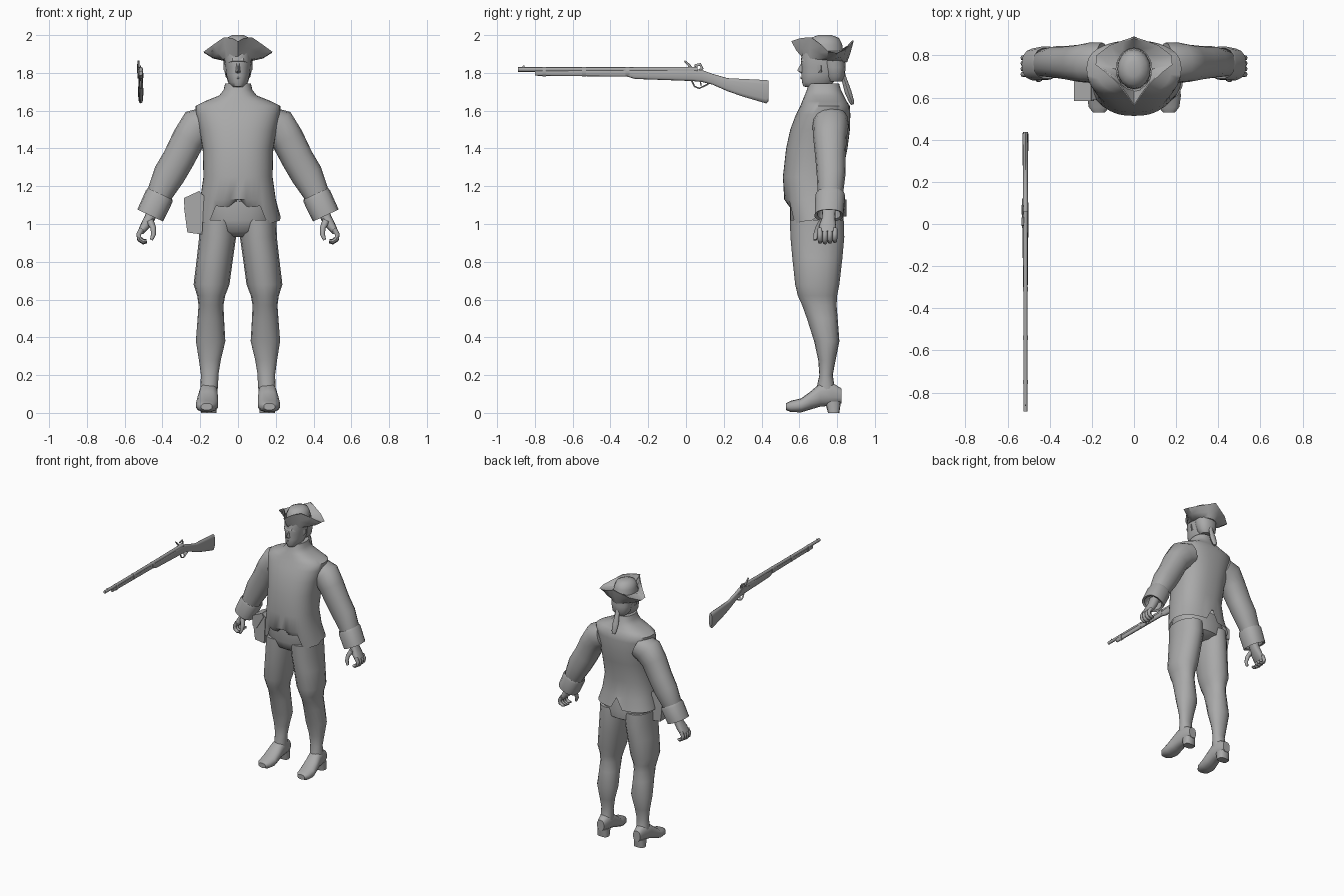
import bpy, bmesh, math
from mathutils import Vector

X, Y, Z = Vector((1, 0, 0)), Vector((0, 1, 0)), Vector((0, 0, 1))
grey = bpy.data.materials.new("plain_grey")
grey.diffuse_color = (0.4, 0.4, 0.4, 1)


def finish(name, bm, mirror=False, angle=50):
    bmesh.ops.recalc_face_normals(bm, faces=bm.faces[:])
    me = bpy.data.meshes.new(name)
    bm.to_mesh(me)
    bm.free()
    me.materials.append(grey)
    for p in me.polygons:
        p.use_smooth = True
    me.set_sharp_from_angle(angle=math.radians(angle))
    ob = bpy.data.objects.new(name, me)
    bpy.context.collection.objects.link(ob)
    if mirror:
        ob.modifiers.new("mirror", 'MIRROR').use_mirror_merge = False
    return ob


def spow(v, e):
    return math.copysign(abs(v) ** e, v) if abs(v) > 1e-6 else 0.0


def skin(bm, rings, caps=(True, True)):
    rows = [[bm.verts.new(p) for p in r] for r in rings]
    n = len(rows[0])
    for a, b in zip(rows, rows[1:]):
        for i in range(n):
            j = (i + 1) % n
            bm.faces.new((a[i], a[j], b[j], b[i]))
    if caps[0]:
        bm.faces.new(rows[0])
    if caps[1]:
        bm.faces.new(rows[-1])


def sweep_rings(pts, side, n=12, p=2, axis=None):
    """pts: x, y, z, radius across, radius along side"""
    cs = [Vector(q[:3]) for q in pts]
    rings = []
    for i, q in enumerate(pts):
        t = axis or (cs[min(i + 1, len(cs) - 1)] - cs[max(i - 1, 0)]).normalized()
        u = side.cross(t).normalized()
        ring = []
        for k in range(n):
            a = 2 * math.pi * k / n
            ring.append(cs[i] + u * q[3] * spow(math.cos(a), 2 / p)
                        + side * q[4] * spow(math.sin(a), 2 / p))
        rings.append(ring)
    return rings


def sweep(name, pts, side, n=12, p=2, axis=None, mirror=False, angle=50):
    bm = bmesh.new()
    skin(bm, sweep_rings(pts, side, n, p, axis))
    return finish(name, bm, mirror, angle)


def column(secs):
    """z, centre x, half width, front y, back y -> horizontal sections"""
    return [(cx, (f + b) / 2, z, (b - f) / 2, hw) for z, cx, hw, f, b in secs]


def hull(name, pts, mirror=False, angle=40):
    bm = bmesh.new()
    for p in pts:
        bm.verts.new(p)
    bmesh.ops.convex_hull(bm, input=bm.verts[:])
    return finish(name, bm, mirror, angle)


def lerp(x, table):
    for (a, va), (b, vb) in zip(table, table[1:]):
        if x <= b:
            return va + (vb - va) * (x - a) / (b - a)
    return table[-1][1]


# Coat with a pointed front hem and a slit at the back
rings = sweep_rings(column([
    (1.02, 0, .225, .545, .85), (1.13, 0, .20, .52, .835), (1.25, 0, .183, .513, .825),
    (1.40, 0, .187, .53, .855), (1.50, 0, .205, .552, .868), (1.58, 0, .222, .582, .87),
    (1.625, 0, .225, .605, .867), (1.65, 0, .175, .615, .85), (1.68, 0, .10, .628, .835),
    (1.71, 0, .076, .64, .82), (1.745, 0, .068, .65, .81)]), X, 40, 2.4, Z)
for v in rings[0]:
    if v.y < .68:
        v.z = lerp(abs(v.x), [(0, 1.14), (.06, 1.08), (.115, 1.10), (.155, 1.0), (.23, 1.02)])
    else:
        v.z = 1.13 if abs(v.x) < .01 else 1.04
bm = bmesh.new()
skin(bm, rings, (False, True))
finish("coat", bm, angle=60)

# Breeches seat, legs, shoes
sweep("breeches_seat", column([(.93, 0, .06, .62, .78), (.96, 0, .15, .57, .83),
      (1.02, 0, .195, .55, .835), (1.12, 0, .185, .55, .82)]), X, 24, 2.3, Z)
sweep("leg", column([
    (1.02, .105, .098, .55, .835), (.93, .108, .098, .553, .838), (.82, .122, .096, .563, .828),
    (.68, .140, .095, .578, .812), (.62, .142, .074, .592, .80), (.57, .143, .066, .615, .797),
    (.50, .144, .070, .64, .803), (.38, .145, .078, .678, .812), (.28, .149, .058, .70, .792),
    (.20, .150, .046, .706, .777), (.15, .152, .047, .695, .785), (.08, .155, .043, .69, .80)]),
    X, 16, 2.1, Z, True)
sweep("shoe", [(.166, .53, .033, .018, .03), (.166, .555, .034, .03, .05),
      (.164, .61, .04, .037, .060), (.161, .66, .066, .048, .056), (.157, .71, .095, .062, .05),
      (.154, .77, .10, .062, .045), (.154, .822, .09, .04, .03)], X, 14, 2.4, Y, True)
sweep("shoe_heel", column([(0, .155, .042, .752, .812), (.06, .154, .04, .735, .82)]),
      X, 12, 3, Z, True)

# Sleeves and turned-back cuffs
sweep("sleeve", [(.15, .765, 1.54, .085, .095), (.215, .765, 1.515, .10, .095),
      (.262, .762, 1.45, .088, .088), (.315, .765, 1.345, .085, .08),
      (.365, .768, 1.26, .085, .076), (.41, .765, 1.17, .07, .068),
      (.43, .76, 1.12, .062, .06)], Y, 16, 2.2, None, True)
sweep("cuff", [(.43, .76, 1.125, .062, .062), (.412, .763, 1.16, .072, .074),
      (.418, .763, 1.145, .077, .08), (.465, .757, 1.045, .075, .077),
      (.462, .757, 1.05, .06, .062), (.43, .76, 1.11, .05, .05)],
      Y, 14, 2.4, Vector((.42, 0, -.9)).normalized(), True)

# Hands curled around an open grip
sweep("palm", [(.448, .757, 1.08, .032, .036), (.468, .755, 1.03, .028, .036),
      (.492, .75, .99, .025, .045), (.517, .748, .955, .016, .045)], Y, 12, 2.6, None, True)
for i in range(4):
    y, d = .710 + .026 * i, .004 * abs(i - 1)
    sweep(f"finger_{i + 1}", [(.508, y, .975, .014, .014), (.526, y, .945, .013, .013),
          (.522, y, .916 + d, .012, .013), (.50, y, .902 + d, .011, .012),
          (.484, y, .906 + d, .008, .009)], Y, 8, 2, None, True)
sweep("thumb", [(.468, .725, 1.02, .02, .022), (.449, .70, .98, .015, .016),
      (.447, .688, .945, .013, .014), (.459, .683, .915, .008, .009)], Y, 8, 2, None, True)

# Head, nose, ears
sweep("head", column([(1.66, 0, .055, .66, .80), (1.725, 0, .045, .642, .79),
      (1.728, 0, .035, .622, .76), (1.75, 0, .053, .614, .78), (1.79, 0, .063, .611, .81),
      (1.83, 0, .068, .612, .825), (1.87, 0, .073, .608, .83), (1.92, 0, .07, .62, .82)]),
      X, 20, 2.2, Z)
hull("nose", [(0, .588, 1.812), (-.016, .62, 1.80), (.016, .62, 1.80), (0, .615, 1.795),
     (-.007, .615, 1.86), (.007, .615, 1.86)])
hull("lips", [(-.024, .622, 1.775), (.024, .622, 1.775), (0, .606, 1.781), (0, .607, 1.768),
     (0, .63, 1.765)])
hull("brow", [(-.05, .63, 1.856), (.05, .63, 1.856), (-.03, .607, 1.862), (.03, .607, 1.862),
     (-.03, .615, 1.88), (.03, .615, 1.88)])
hull("ear", [(.064, .70, 1.80), (.064, .69, 1.84), (.078, .715, 1.85), (.078, .715, 1.82),
     (.064, .72, 1.80)], True)

# Hair gathered into a tail
sweep("hair", column([(1.755, 0, .045, .75, .825), (1.78, 0, .066, .735, .84),
      (1.83, 0, .076, .72, .845), (1.90, 0, .08, .70, .84)]), X, 16, 2.2, Z)
sweep("hair_tail", [(0, .825, 1.80, .016, .018), (0, .838, 1.765, .014, .017),
      (0, .858, 1.70, .018, .024), (0, .876, 1.65, .014, .02), (0, .882, 1.632, .008, .012)],
      X, 8)

# Three-cornered hat: turned-up brim and domed crown
half = [(0, .557, 1.968), (.035, .61, 1.985), (.075, .662, 1.988), (.13, .715, 1.95),
        (.182, .755, 1.912), (.178, .80, 1.905), (.115, .848, 1.925), (.05, .872, 1.95)]
rim = half + [(0, .888, 1.972)] + [(-x, y, z) for x, y, z in half[:0:-1]]


def hat_ring(rx, ry, z, tilt=0):
    return [Vector((rx * math.sin(a), .735 - ry * math.cos(a), z + tilt * math.cos(a)))
            for a in (2 * math.pi * k / len(rim) for k in range(len(rim)))]


bm = bmesh.new()
base = hat_ring(.082, .118, 1.868, .012)
outer = [Vector(p) for p in rim]
inner = [Vector((x * .95, .735 + (y - .735) * .95, z)) for x, y, z in rim]
skin(bm, [base, [b.lerp(o, .55) - Z * .01 for b, o in zip(base, outer)], outer, inner,
          hat_ring(.085, .10, 1.915)], (True, False))
finish("hat_brim", bm, angle=40)
bm = bmesh.new()
skin(bm, [hat_ring(.08, .10, 1.89), hat_ring(.078, .092, 1.95), hat_ring(.062, .075, 1.985),
          hat_ring(.03, .035, 2.0)])
finish("hat_crown", bm)

# Belt pouch on the hip
hull("pouch", [(x, y, z) for y in (.59, .695) for x, z in
     ((-.282, 1.135), (-.205, 1.17), (-.285, 1.08), (-.268, .955), (-.19, .945), (-.18, 1.15))])
hull("pouch_flap", [(x, y, z) for y in (.583, .70) for x, z in
     ((-.285, 1.138), (-.205, 1.175), (-.284, 1.06), (-.25, 1.05), (-.19, 1.15))])

# Musket
GX = -.515
sweep("musket_barrel", [(GX, -.89, 1.818, .012, .010), (GX, -.40, 1.818, .012, .010),
      (GX, .06, 1.817, .015, .012)], X, 10)
sweep("musket_stock", [(GX, y, (t + b) / 2, (t - b) / 2, w) for y, t, b, w in (
      (-.80, 1.815, 1.785, .009), (-.31, 1.818, 1.780, .010), (-.27, 1.818, 1.768, .012),
      (.03, 1.822, 1.757, .014), (.085, 1.815, 1.752, .014), (.14, 1.795, 1.738, .012),
      (.22, 1.772, 1.703, .012), (.30, 1.768, 1.675, .013), (.425, 1.762, 1.638, .014),
      (.437, 1.758, 1.65, .012))], X, 12, 3, Y)
sweep("front_sight", [(GX, -.86, 1.825, .006, .003), (GX, -.86, 1.838, .004, .003)], X, 6)
for i, y in enumerate((-.76, -.55, -.32)):
    sweep(f"barrel_band_{i + 1}", [(GX, y, 1.806, .025, .013), (GX, y + .02, 1.806, .025, .013)],
          X, 10, 2.5)
sweep("trigger_guard", [(GX, .03, 1.76, .004, .006), (GX, .045, 1.728, .004, .006),
      (GX, .07, 1.718, .004, .006), (GX, .095, 1.73, .004, .006), (GX, .13, 1.748, .004, .006)],
      X, 6)
sweep("trigger", [(GX, .075, 1.76, .004, .003), (GX, .08, 1.73, .003, .003)], X, 6)
hull("lock_plate", [(x, y, z) for x in (GX - .017, GX) for y, z in
     ((-.02, 1.80), (-.02, 1.785), (.05, 1.77), (.12, 1.785), (.05, 1.82))])
sweep("hammer", [(GX - .014, .06, 1.80, .009, .005), (GX - .014, .085, 1.825, .008, .005),
      (GX - .014, .076, 1.845, .008, .005), (GX - .014, .045, 1.838, .007, .005)], X, 8)
sweep("frizzen", [(GX - .012, .03, 1.822, .008, .006), (GX - .012, .015, 1.842, .007, .006),
      (GX - .012, -.008, 1.864, .004, .006)], X, 8)
